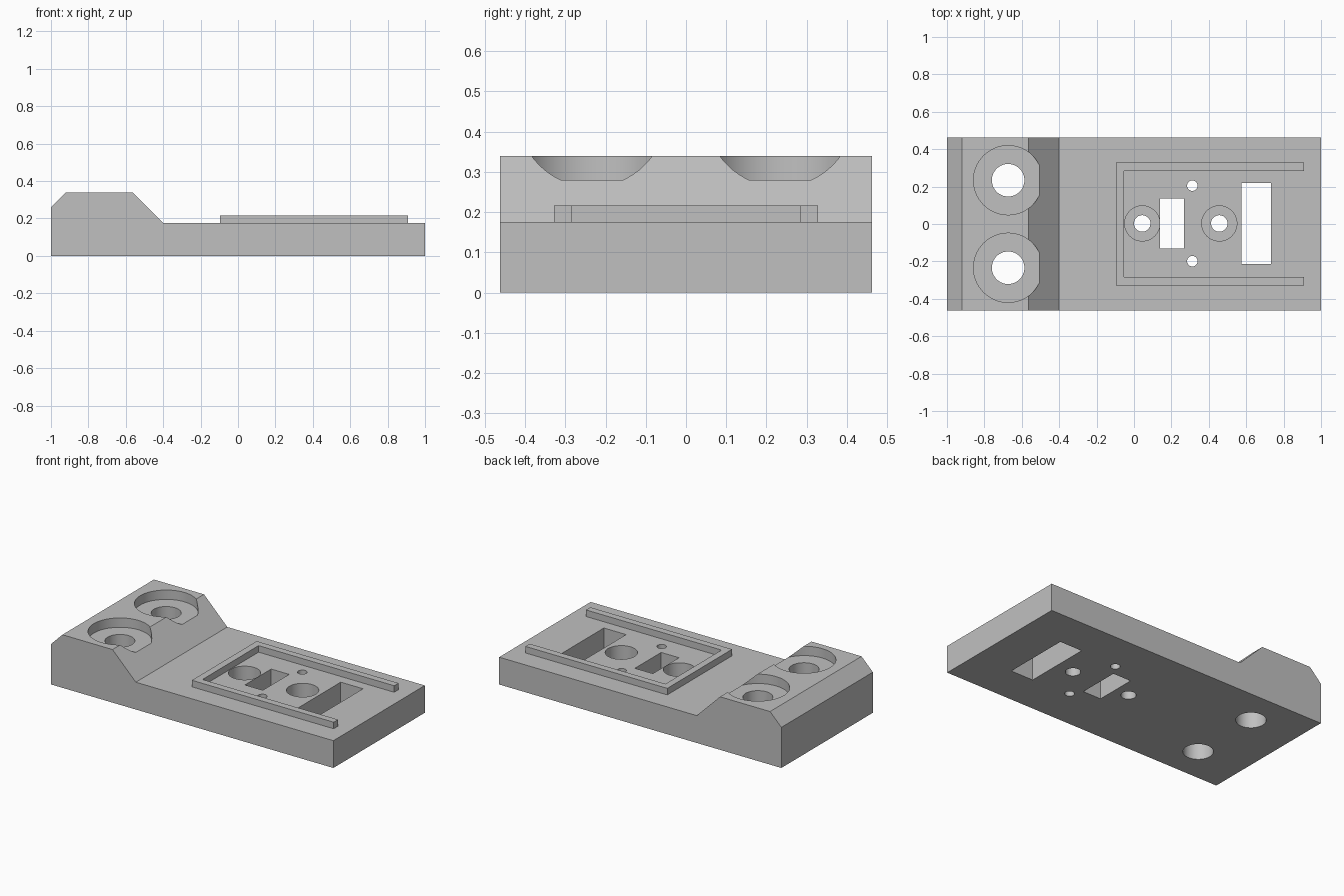
import bpy, bmesh, math
from mathutils import Matrix, Vector

cube = bpy.data.objects.get("Cube")
if cube:
    bpy.data.objects.remove(cube, do_unlink=True)

# Single plain grey finish
grey = bpy.data.materials.new("plain_grey")
grey.use_nodes = True
colour = (0.53, 0.53, 0.53, 1)
grey.diffuse_color = colour
grey.node_tree.nodes["Principled BSDF"].inputs["Base Color"].default_value = colour

HALF_W = 0.463     # half width of the block
DECK = 0.175       # height of the low deck
TOP = 0.34         # height of the raised end
SHELF = 0.28       # floor of the large recesses
MID_Y = 0.003      # centre line of the deck cutouts


def make_object(name, bm):
    bmesh.ops.recalc_face_normals(bm, faces=bm.faces)
    mesh = bpy.data.meshes.new(name)
    bm.to_mesh(mesh)
    bm.free()
    mesh.materials.append(grey)
    obj = bpy.data.objects.new(name, mesh)
    bpy.context.collection.objects.link(obj)
    return obj


def extrude(name, points, shift):
    """Solid from a closed outline swept along a vector."""
    bm = bmesh.new()
    face = bm.faces.new([bm.verts.new(p) for p in points])
    swept = bmesh.ops.extrude_face_region(bm, geom=[face])["geom"]
    verts = [v for v in swept if isinstance(v, bmesh.types.BMVert)]
    bmesh.ops.translate(bm, verts=verts, vec=Vector(shift))
    return make_object(name, bm)


def drill(bm, x, y, radius, z0, z1):
    bmesh.ops.create_cone(bm, cap_ends=True, segments=64, radius1=radius,
                          radius2=radius, depth=z1 - z0,
                          matrix=Matrix.Translation((x, y, (z0 + z1) / 2)))


def slot(bm, x0, x1, half_y):
    size = Matrix.Diagonal((x1 - x0, 2 * half_y, 1, 1))
    bmesh.ops.create_cube(bm, size=1, matrix=Matrix.Translation(((x0 + x1) / 2, MID_Y, 0)) @ size)


# Block: side profile with a raised, chamfered end
profile = [(-1, 0), (1, 0), (1, DECK), (-0.4, DECK),
           (-0.565, TOP), (-0.92, TOP), (-1, 0.26)]
body = extrude("base_block", [(x, -HALF_W, z) for x, z in profile], (0, 2 * HALF_W, 0))

# Cutters: through holes and slots, then the wider recesses above them
holes, recesses = bmesh.new(), bmesh.new()
for side in (-1, 1):
    drill(holes, -0.673, side * 0.234, 0.087, -0.2, 0.5)
    drill(recesses, -0.673, side * 0.234, 0.185, SHELF, 0.5)
    drill(holes, 0.312, MID_Y + side * 0.202, 0.028, -0.2, 0.5)
for x in (0.044, 0.456):
    drill(holes, x, MID_Y, 0.044, -0.2, 0.5)
    drill(recesses, x, MID_Y, 0.094, 0.06, 0.5)
slot(holes, 0.14, 0.267, 0.133)
slot(holes, 0.574, 0.732, 0.217)

for name, bm in (("recess_cutter", recesses), ("hole_cutter", holes)):
    cutter = make_object(name, bm)
    cutter.hide_render = True
    cut = body.modifiers.new(name, 'BOOLEAN')
    cut.operation, cut.solver, cut.object = 'DIFFERENCE', 'EXACT', cutter
    bpy.context.view_layer.objects.active = body
    bpy.ops.object.modifier_apply(modifier=name)
    bpy.data.objects.remove(cutter, do_unlink=True)

# Smooth bores with sharp rims
bpy.ops.object.select_all(action='DESELECT')
body.select_set(True)
bpy.context.view_layer.objects.active = body
bpy.ops.object.shade_smooth_by_angle(angle=math.radians(30))

# Raised three-sided rim, open toward the low end
x0, x1, outer, wall = -0.097, 0.908, 0.328, 0.044
inner = outer - wall
rim = [(x1, -outer), (x0, -outer), (x0, outer), (x1, outer),
       (x1, inner), (x0 + wall, inner), (x0 + wall, -inner), (x1, -inner)]
extrude("raised_rim", [(x, y, DECK) for x, y in rim], (0, 0, 0.042))
